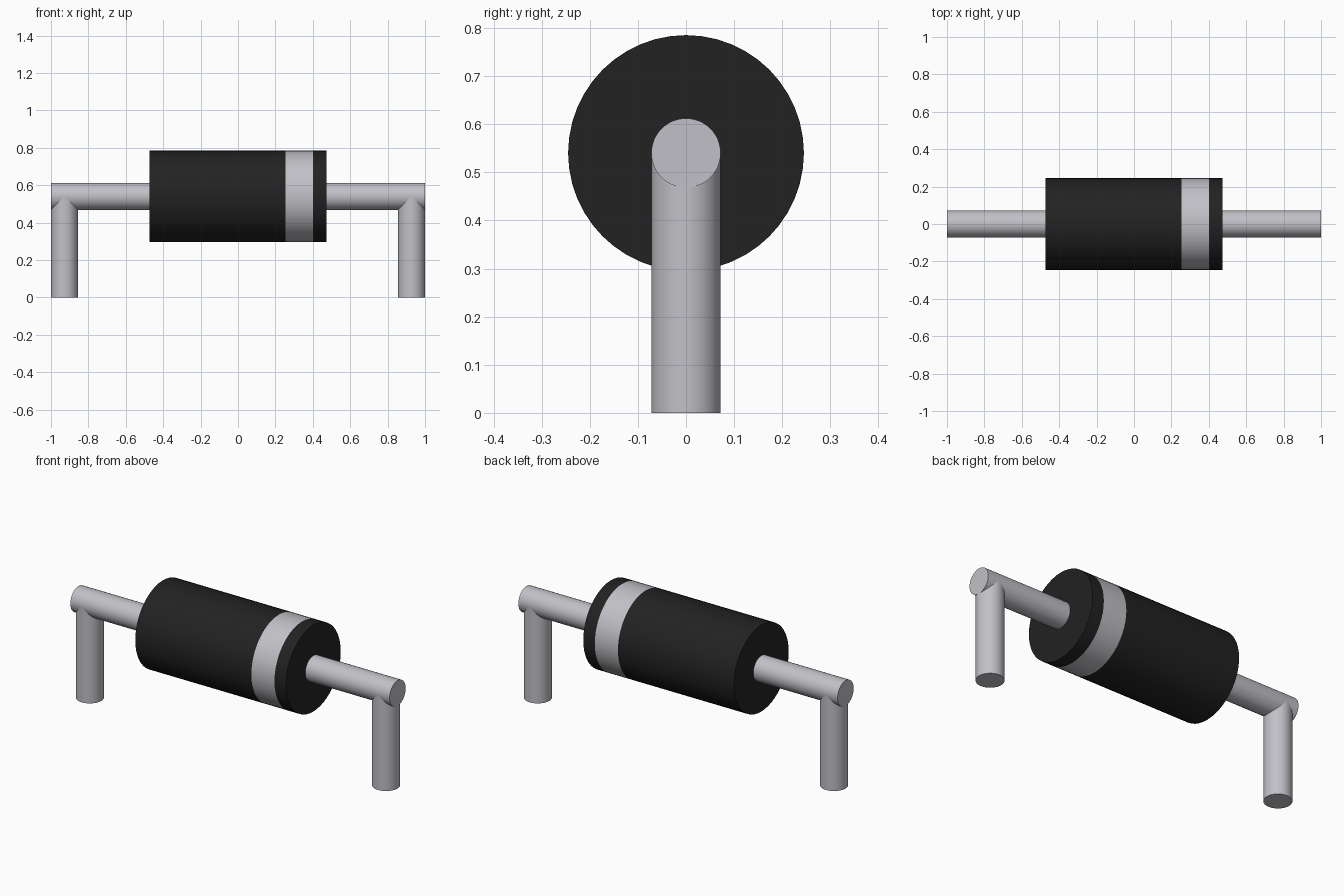
import bpy
import bmesh
from math import radians
from mathutils import Matrix

AXIS_Z = 0.54
BODY_RADIUS = 0.245
WIRE_RADIUS = 0.072
BODY_END = 0.472
BAND_START, BAND_END = 0.255, 0.4
SIDES = 48

cube = bpy.data.objects.get("Cube")
if cube:
    bpy.data.objects.remove(cube, do_unlink=True)


def material(name, color):
    mat = bpy.data.materials.new(name)
    mat.use_nodes = True
    mat.diffuse_color = color
    mat.node_tree.nodes["Principled BSDF"].inputs["Base Color"].default_value = color
    return mat


def cylinder(name, radius, start, end, axis, offset, mats):
    """Smooth capped cylinder from start to end along the x or z axis."""
    bm = bmesh.new()
    bmesh.ops.create_cone(bm, cap_ends=True, segments=SIDES,
                          radius1=radius, radius2=radius, depth=end - start)
    bm.transform(Matrix.Translation((0, 0, (start + end) / 2)))
    if axis == "x":
        bm.transform(Matrix.Rotation(radians(90), 4, "Y"))
    bm.transform(Matrix.Translation(offset))
    mesh = bpy.data.meshes.new(name)
    bm.to_mesh(mesh)
    bm.free()
    obj = bpy.data.objects.new(name, mesh)
    bpy.context.collection.objects.link(obj)
    for mat in mats:
        mesh.materials.append(mat)
    bpy.ops.object.select_all(action="DESELECT")
    obj.select_set(True)
    bpy.context.view_layer.objects.active = obj
    bpy.ops.object.shade_smooth_by_angle(angle=radians(35))
    return obj


black = material("black_casing", (0.016, 0.016, 0.016, 1))
silver = material("silver_metal", (0.53, 0.53, 0.57, 1))

# Casing, cut into rings so the polarity band lies flush in its surface
body = cylinder("body", BODY_RADIUS, -BODY_END, BODY_END, "x",
                (0, 0, AXIS_Z), (black, silver))
bm = bmesh.new()
bm.from_mesh(body.data)
for x in (BAND_START, BAND_END):
    bmesh.ops.bisect_plane(bm, geom=bm.verts[:] + bm.edges[:] + bm.faces[:],
                           plane_co=(x, 0, 0), plane_no=(1, 0, 0))
for face in bm.faces:
    if BAND_START < face.calc_center_median().x < BAND_END:
        face.material_index = 1
bm.to_mesh(body.data)
bm.free()

# Wire leads: a horizontal piece and a downward leg on each side
for side, sign in (("left", 1), ("right", -1)):
    start, end = sorted((sign * (BODY_END - 0.02), sign))
    cylinder(side + "_lead", WIRE_RADIUS, start, end, "x",
             (0, 0, AXIS_Z), (silver,))
    cylinder(side + "_leg", WIRE_RADIUS, 0, AXIS_Z, "z",
             (sign * (1 - WIRE_RADIUS), 0, 0), (silver,))
